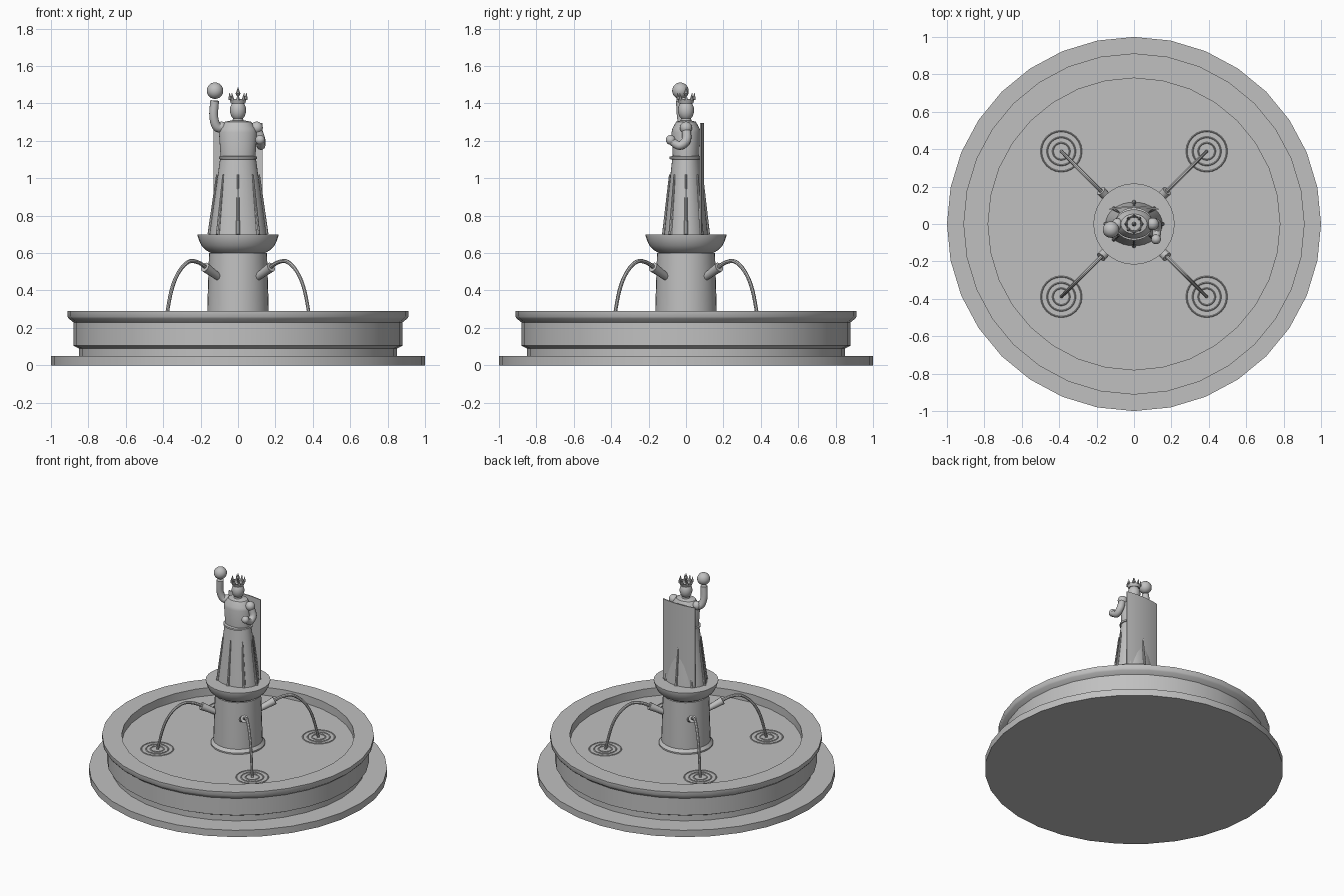
import bpy, bmesh, math
from mathutils import Vector

if "Cube" in bpy.data.objects:
    bpy.data.objects.remove(bpy.data.objects["Cube"])

stone = bpy.data.materials.new("grey stone")
stone.diffuse_color = (0.53, 0.53, 0.53, 1)
stone.use_nodes = True
stone.node_tree.nodes["Principled BSDF"].inputs["Base Color"].default_value = stone.diffuse_color


def finish(name, bm, smooth=True):
    bmesh.ops.recalc_face_normals(bm, faces=bm.faces)
    me = bpy.data.meshes.new(name)
    bm.to_mesh(me)
    bm.free()
    me.materials.append(stone)
    ob = bpy.data.objects.new(name, me)
    bpy.context.collection.objects.link(ob)
    if smooth:
        bpy.ops.object.select_all(action='DESELECT')
        ob.select_set(True)
        bpy.context.view_layer.objects.active = ob
        bpy.ops.object.shade_smooth_by_angle(angle=math.radians(35))
    return ob


def lathe(name, profile, n=32, sy=1.0, loc=(0, 0, 0), closed=False):
    """Revolve (radius, z) points, squashed in y by sy."""
    bm = bmesh.new()
    rings = [[bm.verts.new((loc[0] + r * math.cos(a), loc[1] + r * sy * math.sin(a), loc[2] + z))
              for a in (2 * math.pi * i / n for i in range(n))] for r, z in profile]
    pairs = list(zip(rings, rings[1:]))
    if closed:
        pairs.append((rings[-1], rings[0]))
    for lo, hi in pairs:
        for i in range(n):
            j = (i + 1) % n
            bm.faces.new((lo[i], lo[j], hi[j], hi[i]))
    if not closed:
        bm.faces.new(rings[0])
        bm.faces.new(rings[-1])
    return finish(name, bm)


def ball(name, loc, r, scale=(1, 1, 1)):
    bm = bmesh.new()
    bmesh.ops.create_uvsphere(bm, u_segments=20, v_segments=12, radius=r)
    for v in bm.verts:
        v.co = Vector(loc) + Vector([v.co[k] * scale[k] for k in range(3)])
    return finish(name, bm)


def tube(name, pts, radii, n=10, steps=5):
    """Round tube along a smooth path through pts."""
    P = [Vector(p) for p in pts]
    path, rad = [], []
    for i in range(len(P) - 1):
        a, b = P[i], P[i + 1]
        m0 = (b - P[i - 1]) / 2 if i else b - a
        m1 = (P[i + 2] - a) / 2 if i + 2 < len(P) else b - a
        for s in range(steps + (i == len(P) - 2)):
            t = s / steps
            path.append(a * (2*t**3 - 3*t*t + 1) + m0 * (t**3 - 2*t*t + t)
                        + b * (3*t*t - 2*t**3) + m1 * (t**3 - t*t))
            rad.append(radii[i] + (radii[i + 1] - radii[i]) * t)
    bm = bmesh.new()
    rings, side = [], None
    for i, p in enumerate(path):
        d = (path[min(i + 1, len(path) - 1)] - path[max(i - 1, 0)]).normalized()
        if side is None:
            side = d.orthogonal()
        side = (side - d * side.dot(d)).normalized()
        up = d.cross(side)
        rings.append([bm.verts.new(p + rad[i] * (math.cos(a) * side + math.sin(a) * up))
                      for a in (2 * math.pi * k / n for k in range(n))])
    for lo, hi in zip(rings, rings[1:]):
        for k in range(n):
            bm.faces.new((lo[k], lo[(k + 1) % n], hi[(k + 1) % n], hi[k]))
    bm.faces.new(rings[0])
    bm.faces.new(rings[-1])
    return finish(name, bm)


# Ground slab, basin wall and water
lathe("ground_slab", [(1, 0), (1, 0.05)])
lathe("basin_wall", [(0.78, 0.04), (0.85, 0.04), (0.85, 0.09), (0.88, 0.105), (0.88, 0.23),
                     (0.905, 0.25), (0.912, 0.26), (0.912, 0.29), (0.78, 0.29)], closed=True)
lathe("water", [(0.785, 0.05), (0.785, 0.23)])

# Pedestal and its bowl-shaped capital
lathe("pedestal", [(0.182, 0.2), (0.182, 0.24), (0.165, 0.26), (0.164, 0.31), (0.155, 0.6)])
lathe("pedestal_capital", [(0.13, 0.59), (0.145, 0.6), (0.175, 0.618), (0.195, 0.64),
                           (0.207, 0.665), (0.217, 0.695), (0.217, 0.7)])

# Four spouts with water jets and ripples
for k in range(4):
    a = math.pi / 4 + k * math.pi / 2

    def out(d, z):
        return (d * math.cos(a), d * math.sin(a), z)
    tube("spout", [out(0.14, 0.468), out(0.25, 0.525)], [0.019, 0.027], n=12, steps=1)
    tube("water_jet", [out(0.23, 0.517), out(0.30, 0.55), out(0.375, 0.553), out(0.45, 0.495),
                       out(0.505, 0.395), out(0.55, 0.22)],
         [0.011, 0.011, 0.011, 0.010, 0.010, 0.009], n=8)
    for r in (0.045, 0.075, 0.108):
        lathe("ripple", [(r - 0.004, 0), (r, 0.004), (r + 0.004, 0), (r, -0.004)],
              n=24, loc=out(0.55, 0.23), closed=True)

# Robe: skirt, folds, belt and torso
lathe("skirt", [(0.152, 0.7), (0.147, 0.74), (0.095, 1.11)], sy=0.77)
for k in range(8):
    a = k * math.pi / 4
    c, s = math.cos(a), math.sin(a) * 0.77
    tube("skirt_fold", [(0.152 * c, 0.152 * s, 0.7), (0.113 * c, 0.113 * s, 1.02)],
         [0.011, 0.004], n=8, steps=1)
lathe("belt", [(0.09, 1.1), (0.102, 1.103), (0.102, 1.115), (0.09, 1.118)], sy=0.86)
lathe("torso", [(0.092, 1.1), (0.102, 1.245), (0.096, 1.265), (0.07, 1.302), (0.03, 1.31)], sy=0.76)

# Cape: thin curved sheet hanging down the back
bm = bmesh.new()
cols = [(-0.13 + 0.026 * i) for i in range(11)]
grid = [[bm.verts.new((x, 0.088 - 0.8 * x * x + dy, z)) for x in cols]
        for z, dy in ((0.705, 0), (0.705, 0.008), (1.295, 0.008), (1.295, 0))]
for r in range(4):
    lo, hi = grid[r], grid[(r + 1) % 4]
    for i in range(10):
        bm.faces.new((lo[i], lo[i + 1], hi[i + 1], hi[i]))
for i in (0, 10):
    bm.faces.new([row[i] for row in grid])
finish("cape", bm)

# Raised arm holding an orb
tube("raised_arm", [(-0.075, 0, 1.272), (-0.112, -0.012, 1.275), (-0.13, -0.025, 1.33),
                    (-0.125, -0.03, 1.415)], [0.027, 0.026, 0.024, 0.024], n=12)
ball("raised_shoulder", (-0.088, 0, 1.272), 0.031)
ball("orb", (-0.123, -0.03, 1.468), 0.044)

# Bent arm held to the front
ball("bent_shoulder", (0.1, 0, 1.27), 0.033)
tube("bent_arm", [(0.1, 0, 1.27), (0.122, 0.002, 1.205), (0.122, -0.035, 1.175), (0.12, -0.08, 1.2)],
     [0.025, 0.025, 0.024, 0.02], n=12)
ball("bent_hand", (0.118, -0.082, 1.205), 0.026)

# Neck, head and crown
lathe("neck", [(0.03, 1.29), (0.026, 1.34)], n=16)
ball("head", (0, 0, 1.363), 0.043, (1, 1, 1.3))
lathe("crown_band", [(0.038, 1.4), (0.046, 1.425), (0.041, 1.425), (0.035, 1.4)], n=24, closed=True)
lathe("crown_cap", [(0.038, 1.405), (0.036, 1.415)], n=24)
for k in range(8):
    a = k * math.pi / 4
    c, s = math.cos(a), math.sin(a)
    tube("crown_spike", [(0.042 * c, 0.042 * s, 1.42), (0.046 * c, 0.046 * s, 1.457)],
         [0.01, 0.001], n=6, steps=1)
lathe("crown_finial", [(0.008, 1.41), (0.006, 1.44), (0.013, 1.452), (0.001, 1.485)], n=8)
